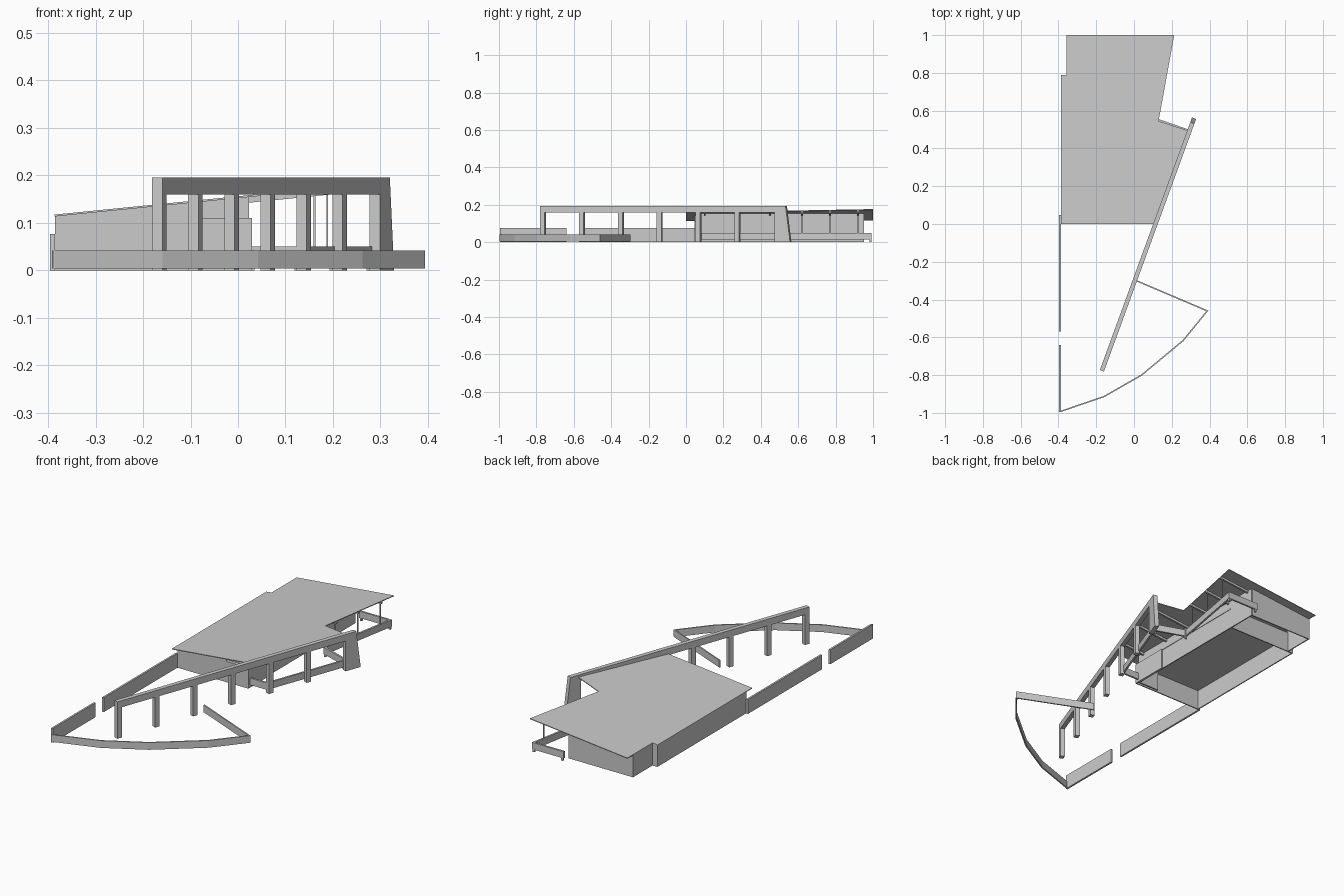
import bpy, math
from mathutils import Vector

if "Cube" in bpy.data.objects:
    bpy.data.objects.remove(bpy.data.objects["Cube"])


def roof_z(x):
    return 0.113 + 0.1 * (x + 0.39)


def make(name, verts, faces):
    me = bpy.data.meshes.new(name)
    me.from_pydata([tuple(v) for v in verts], [], faces)
    me.update()
    ob = bpy.data.objects.new(name, me)
    bpy.context.collection.objects.link(ob)
    return ob


def prism(name, bottom, top):
    """Closed solid between two matching loops of 3D points."""
    n = len(bottom)
    faces = [tuple(reversed(range(n))), tuple(range(n, 2 * n))]
    faces += [(i, (i + 1) % n, n + (i + 1) % n, n + i) for i in range(n)]
    return make(name, list(bottom) + list(top), faces)


def wall(name, path, thick, z0, top):
    """Mitred wall along a plan path; top is a height or a function of x."""
    pts = [Vector(p) for p in path]
    left, right = [], []
    for i, p in enumerate(pts):
        dirs = []
        if i > 0:
            dirs.append((p - pts[i - 1]).normalized())
        if i < len(pts) - 1:
            dirs.append((pts[i + 1] - p).normalized())
        normals = [Vector((-d.y, d.x)) for d in dirs]
        m = sum(normals, Vector((0, 0))).normalized()
        off = m * (thick / 2 / m.dot(normals[0]))
        left.append(p + off)
        right.append(p - off)
    height = top if callable(top) else (lambda x: top)
    verts, faces = [], []
    for l, r in zip(left, right):
        verts += [(r.x, r.y, z0), (l.x, l.y, z0),
                  (l.x, l.y, height(l.x)), (r.x, r.y, height(r.x))]
    for i in range(len(pts) - 1):
        a, b = 4 * i, 4 * i + 4
        faces += [(a + k, b + k, b + (k + 1) % 4, a + (k + 1) % 4) for k in range(4)]
    e = len(verts) - 4
    faces += [(0, 1, 2, 3), (e + 3, e + 2, e + 1, e)]
    return make(name, verts, faces)


# Sloping roof slab
plan = [(-0.387, 0), (0.107, 0), (0.285, 0.495), (0.13, 0.545), (0.213, 1.0),
        (-0.357, 1.0), (-0.357, 0.79), (-0.387, 0.79)]
prism("roof", [(x, y, roof_z(x)) for x, y in plan],
      [(x, y, roof_z(x) + 0.004) for x, y in plan])

# House walls, open underneath
T = 0.006
wall("left_house_wall", [(-0.10, 0.048), (-0.382, 0.048), (-0.382, 0.787),
                         (-0.354, 0.787), (-0.354, 0.95), (0.02, 0.95)], T, 0, roof_z)
wall("low_front_wall", [(-0.10, 0.048), (0.026, 0.048), (0.026, 0.25)], T, 0, 0.11)
wall("right_house_wall", [(-0.10, 0.065), (0.02, 0.065), (0.02, 0.95)], T, 0, roof_z)
wall("inner_back_wall", [(-0.354, 0.787), (0.02, 0.787)], T, 0, 0.108)
ceil = [(-0.382, 0.048), (0.026, 0.048), (0.026, 0.787), (-0.382, 0.787)]
prism("ceiling", [(x, y, 0.106) for x, y in ceil], [(x, y, 0.11) for x, y in ceil])

# Slanting portal frame: helper maps distance along / across to world
start, end = Vector((-0.17, -0.777)), Vector((0.318, 0.56))
d = (end - start).normalized()
n = Vector((-d.y, d.x))
L = (end - start).length


def along(s, o, z):
    p = start + d * s + n * o
    return (p.x, p.y, z)


W = 0.0115
profile = [(0, 0.16), (L - 0.088, 0.16), (L - 0.088, 0), (L, 0), (L - 0.026, 0.195), (0, 0.195)]
prism("portal_beam_and_pier", [along(s, W, z) for s, z in profile],
      [along(s, -W, z) for s, z in profile])
for i in range(6):
    s0 = i * 0.2215
    sq = [(s0, -W), (s0 + 0.026, -W), (s0 + 0.026, W), (s0, W)]
    prism("portal_post_%d" % (i + 1), [along(s, o, 0) for s, o in sq],
          [along(s, o, 0.161) for s, o in sq])

# Garden walls
wall("curved_garden_wall", [(-0.391, -0.993), (-0.16, -0.914), (0.04, -0.80),
                            (0.26, -0.617), (0.388, -0.46), (0.012, -0.30)], 0.007, 0.004, 0.042)
wall("side_garden_wall_front", [(-0.391, -0.995), (-0.391, -0.64)], 0.01, 0, 0.076)
wall("side_garden_wall_back", [(-0.391, -0.57), (-0.391, 0.048)], 0.01, 0, 0.076)

# Terrace parapet following the roof edge
wall("terrace_parapet", [(0.02, 0.988), (0.200, 0.988), (0.122, 0.553), (0.283, 0.497),
                         (0.125, 0.065), (0.026, 0.065)], 0.010, 0.014, 0.05)

# Parapet feet and thin roof posts
for i, (x, y) in enumerate([(0.03, 0.988), (0.198, 0.986), (0.124, 0.555), (0.276, 0.493)]):
    wall("parapet_foot_%d" % (i + 1), [(x - 0.005, y), (x + 0.005, y)], 0.01, 0, 0.05)
for i, y in enumerate([0.62, 0.77, 0.92]):
    x = 0.122 + (y - 0.553) * 0.18
    wall("roof_post_%d" % (i + 1), [(x - 0.002, y), (x + 0.002, y)], 0.004, 0.045, roof_z)

# Rafters under the overhang
for i, y in enumerate([0.10, 0.28, 0.45, 0.62, 0.77, 0.92]):
    x1 = 0.10 + y * 0.355 if y < 0.5 else 0.13 + (y - 0.545) * 0.18
    prof = [(0.02, roof_z(0.02) - 0.012), (x1, roof_z(x1) - 0.012), (x1, roof_z(x1)), (0.02, roof_z(0.02))]
    prism("rafter_%d" % (i + 1), [(x, y - 0.005, z) for x, z in prof],
          [(x, y + 0.005, z) for x, z in prof])

# Make all normals point outward
import bmesh
for ob in bpy.data.objects:
    bm = bmesh.new()
    bm.from_mesh(ob.data)
    bmesh.ops.recalc_face_normals(bm, faces=bm.faces)
    bm.to_mesh(ob.data)
    bm.free()
